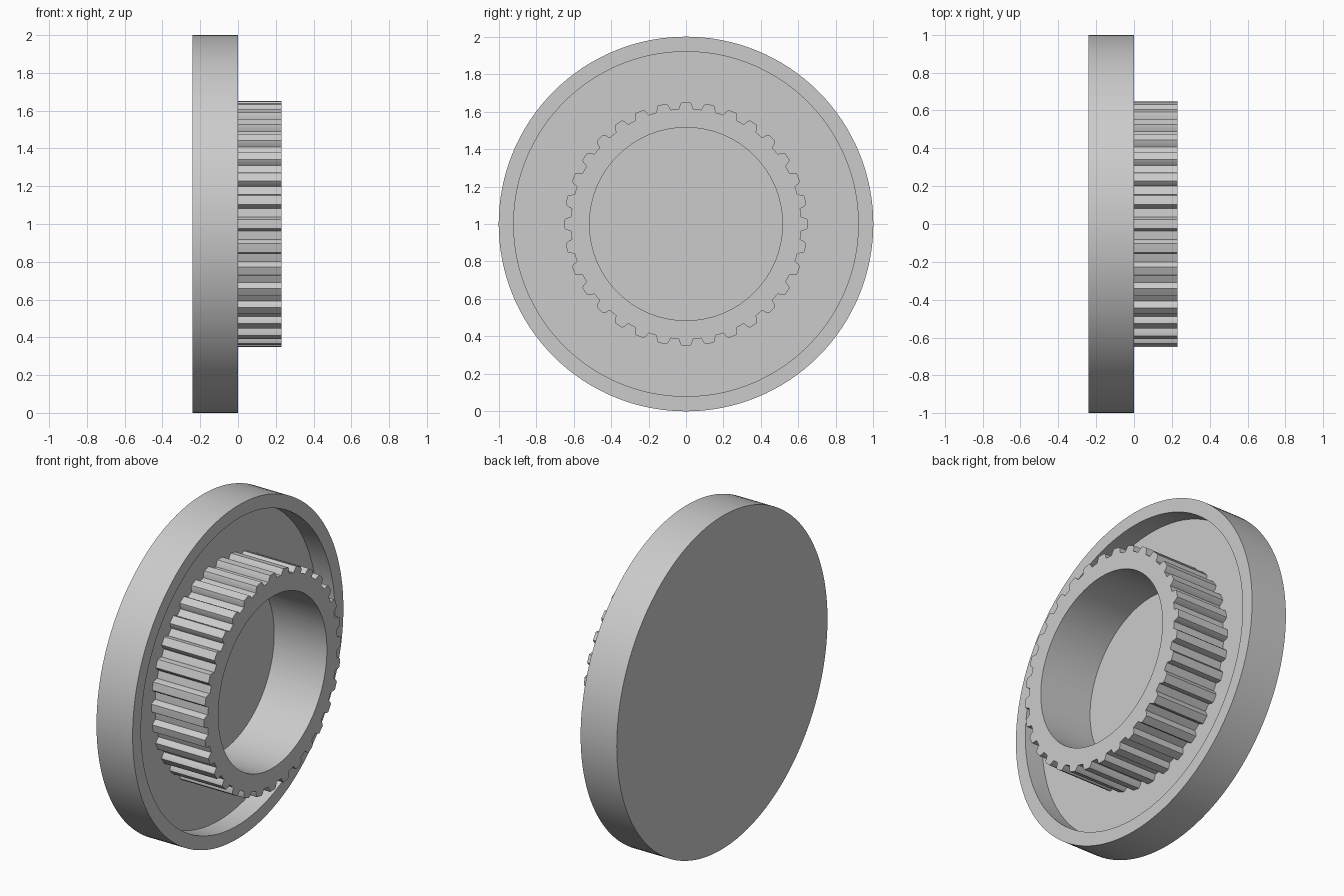
import bpy, bmesh, math

cube = bpy.data.objects.get("Cube")
if cube:
    bpy.data.objects.remove(cube, do_unlink=True)

grey = bpy.data.materials.new("plain grey")
grey.use_nodes = True
grey.diffuse_color = (0.6, 0.6, 0.6, 1)
grey.node_tree.nodes["Principled BSDF"].inputs["Base Color"].default_value = (0.6, 0.6, 0.6, 1)

FLOOR, BACK, GEAR_END = -0.12, -0.24, 0.23
TEETH = 32


def circle(radius, n):
    return [(radius, 2 * math.pi * i / n) for i in range(n)]


def ring_stack(name, rings, cap_ends=False, closed=False):
    """Skin rings of (x, outline), each outline a list of (radius, angle) about the x axis."""
    bm = bmesh.new()
    loops = [[bm.verts.new((x, r * math.cos(a), 1 + r * math.sin(a))) for r, a in outline]
             for x, outline in rings]
    pairs = list(zip(loops, loops[1:]))
    if closed:
        pairs.append((loops[-1], loops[0]))
    for a, b in pairs:
        for i in range(len(a)):
            j = (i + 1) % len(a)
            bm.faces.new((a[i], a[j], b[j], b[i]))
    if cap_ends:
        bm.faces.new(loops[0])
        bm.faces.new(loops[-1])
    bmesh.ops.recalc_face_normals(bm, faces=bm.faces)
    mesh = bpy.data.meshes.new(name)
    bm.to_mesh(mesh)
    bm.free()
    obj = bpy.data.objects.new(name, mesh)
    bpy.context.collection.objects.link(obj)
    mesh.materials.append(grey)
    bpy.ops.object.select_all(action="DESELECT")
    obj.select_set(True)
    bpy.context.view_layer.objects.active = obj
    bpy.ops.object.shade_smooth_by_angle(angle=math.radians(20))
    return obj


# Shallow dish: solid back, raised rim, recessed floor
outer, inner = circle(1, 128), circle(0.92, 128)
ring_stack("dish", [(BACK, outer), (0, outer), (0, inner), (FLOOR, inner)], cap_ends=True)

# Toothed ring standing on the dish floor, with a plain round bore
tooth = [(0.615, -0.062), (0.637, -0.05), (0.65, -0.036), (0.65, 0),
         (0.65, 0.036), (0.637, 0.05), (0.615, 0.062), (0.615, math.pi / TEETH)]
teeth = [(r, a + 2 * math.pi * k / TEETH) for k in range(TEETH) for r, a in tooth]
bore = [(0.515, a) for r, a in teeth]
ring_stack("toothed_ring", [(FLOOR, teeth), (GEAR_END, teeth), (GEAR_END, bore), (FLOOR, bore)],
           closed=True)
